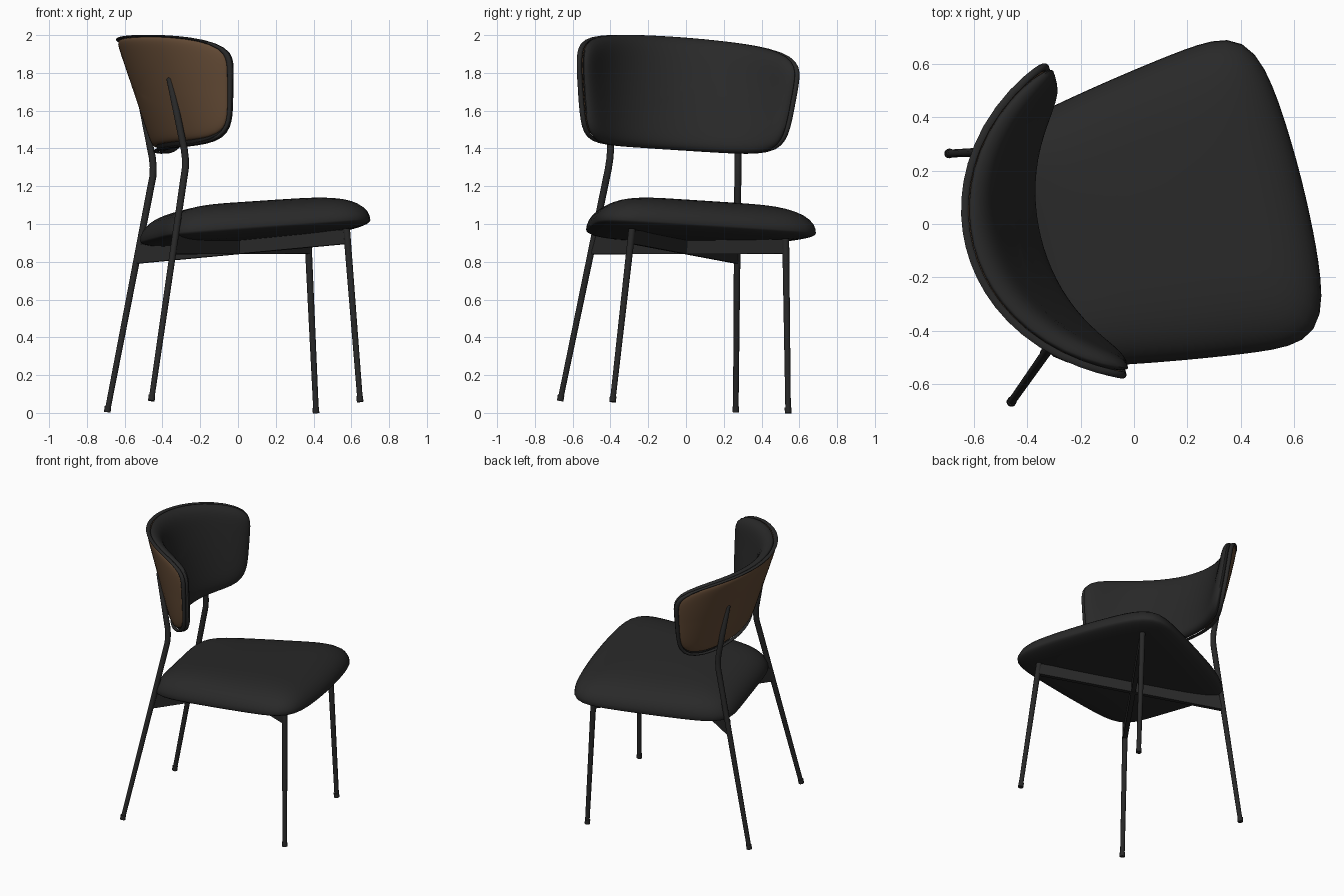
import bpy, bmesh
from math import sin, cos, pi, radians
from mathutils import Matrix, Vector

if "Cube" in bpy.data.objects:
    bpy.data.objects.remove(bpy.data.objects["Cube"])

# The chair is built facing +x, then turned and leaned as a whole
FRAME = (Matrix.Translation((-0.0225, -0.0625, 0.033))
         @ Matrix.Rotation(radians(14.1), 4, 'Z')
         @ Matrix.Rotation(radians(-3.6), 4, 'X')
         @ Matrix.Rotation(radians(0.3), 4, 'Y'))


def material(name, r, g, b, rough):
    m = bpy.data.materials.new(name)
    m.use_nodes = True
    m.diffuse_color = (r, g, b, 1)
    node = m.node_tree.nodes["Principled BSDF"]
    node.inputs["Base Color"].default_value = (r, g, b, 1)
    node.inputs["Roughness"].default_value = rough
    return m


FABRIC = material("black upholstery", 0.022, 0.022, 0.022, 0.8)
METAL = material("black metal", 0.021, 0.021, 0.021, 0.5)
WOOD = material("brown wood", 0.12, 0.066, 0.034, 0.5)


def finish(name, bm, mat, smooth=True):
    bmesh.ops.recalc_face_normals(bm, faces=bm.faces)
    mesh = bpy.data.meshes.new(name)
    bm.to_mesh(mesh)
    bm.free()
    mesh.materials.append(mat)
    ob = bpy.data.objects.new(name, mesh)
    bpy.context.collection.objects.link(ob)
    ob.matrix_world = FRAME
    if smooth:
        bpy.ops.object.select_all(action='DESELECT')
        ob.select_set(True)
        bpy.context.view_layer.objects.active = ob
        bpy.ops.object.shade_smooth_by_angle(angle=radians(50))
    return ob


def bridge(bm, loops):
    for a, b in zip(loops, loops[1:]):
        for j in range(len(a)):
            k = (j + 1) % len(a)
            bm.faces.new((a[j], a[k], b[k], b[j]))


def outline(bm, place, r, h, power, sides=80):
    """One rounded-square loop of vertices at scale r and offset h."""
    loop = []
    for j in range(sides):
        c, s = cos(2 * pi * j / sides), sin(2 * pi * j / sides)
        k = r * (abs(c) ** power + abs(s) ** power) ** (-1 / power)
        loop.append(bm.verts.new(place(c * k, s * k, h)))
    return loop


def pillow(name, place, mat, rise, drop, power, dome, rings=14):
    """Padded rounded square: place(s, v, offset) maps it into space."""
    bm = bmesh.new()
    radii = [sin(pi / 2 * (i + 1) / rings) for i in range(rings)]
    steps = [(r, rise) for r in radii] + [(r, -drop) for r in reversed(radii[:-1])]
    loops = [outline(bm, place, r, h * max(0, 1 - r ** dome) ** 0.5, power) for r, h in steps]
    bridge(bm, loops)
    for loop, h in ((loops[0], rise), (loops[-1], -drop)):
        mid = bm.verts.new(place(0, 0, h))
        for j in range(len(loop)):
            bm.faces.new((mid, loop[j - 1], loop[j]))
    return finish(name, bm, mat)


# Seat cushion, wider at the bowed front
def seat_place(s, v, h):
    x = 0.1 + 0.53 * v + 0.05 * (1 - s * s) * max(v, 0) ** 2
    return x, s * (0.545 + 0.085 * v - 0.018 * v * v), 0.93 + 0.035 * v + h


pillow("seat_cushion", seat_place, FABRIC, 0.15, 0.045, power=7, dome=4.5)

# Backrest: wraps around the sitter, leaning back in the middle
WRAP = radians(65)


def back_place(s, v, h):
    a = WRAP * s
    width = 0.595 + 0.035 * v - 0.015 * v * v
    middle, tip = -0.495 - 0.105 * v, -0.14
    x = tip - (tip - middle) * (cos(a) - cos(WRAP)) / (1 - cos(WRAP))
    z = 1.66 + 0.3 * v - 0.05 * s * s * max(v, 0)
    return (x + h * cos(a), width * sin(a) / sin(WRAP) - h * sin(a), z)


pillow("backrest_cushion", lambda s, v, h: back_place(s, v, h + 0.035),
       FABRIC, 0.06, 0.025, power=5.5, dome=8)
pillow("backrest_shell", lambda s, v, h: back_place(0.965 * s, 0.03 + 0.93 * v, h + 0.012),
       WOOD, 0.012, 0.018, power=6, dome=16)

# Piping around the rim of the backrest
bm = bmesh.new()
section = [2 * pi * i / 10 for i in range(11)]
bridge(bm, [outline(bm, back_place, 0.98 + 0.02 * cos(t), 0.007 + 0.014 * sin(t), 5.5)
            for t in section])
bmesh.ops.remove_doubles(bm, verts=bm.verts, dist=0.0001)
finish("backrest_piping", bm, FABRIC)


# Round tapering legs
def tube(name, points, radii, sides=12):
    bm = bmesh.new()
    pts = [Vector(p) for p in points]
    loops = []
    for i, p in enumerate(pts):
        d = (pts[min(i + 1, len(pts) - 1)] - pts[max(i - 1, 0)]).normalized()
        u = d.cross(Vector((0, 1, 0))).normalized()
        w = d.cross(u)
        angles = [2 * pi * j / sides for j in range(sides)]
        loops.append([bm.verts.new(p + radii[i] * (u * cos(t) + w * sin(t))) for t in angles])
    bridge(bm, loops)
    bm.faces.new(loops[0])
    bm.faces.new(loops[-1])
    return finish(name, bm, METAL)


# Cross rail: a deep flat bar, tapering toward the front
def rail(name, start, end, half=0.015):
    bm = bmesh.new()
    a, b = Vector(start), Vector(end)
    side = (b - a).cross(Vector((0, 0, 1))).normalized() * half
    quads = []
    for p, height in ((a, 0.1), (b, 0.075)):
        up = Vector((0, 0, height))
        quads.append([bm.verts.new(q) for q in (p - side, p + side, p + side + up, p - side + up)])
    bridge(bm, quads)
    for quad in quads:
        bm.faces.new(quad)
    return finish(name, bm, METAL, smooth=False)


for side, m in (("left", 1), ("right", -1)):
    tube("back_leg_" + side,
         [(-0.57, 0.48 * m, 0), (-0.355, 0.362 * m, 1.16), (-0.34, 0.354 * m, 1.24),
          (-0.338, 0.35 * m, 1.29), (-0.343, 0.348 * m, 1.34), (-0.417, 0.342 * m, 1.715),
          (-0.418, 0.342 * m, 1.722)],
         [0.015, 0.019, 0.019, 0.019, 0.019, 0.018, 0.011])
    tube("front_leg_" + side,
         [(0.57, 0.48 * m, 0), (0.52, 0.42 * m, 0.92)], [0.015, 0.019])
    for end, x in (("back", -0.57), ("front", 0.57)):
        tube(end + "_foot_" + side,
             [(x, 0.48 * m, -0.002), (x * 0.994, 0.478 * m, 0.028)], [0.018, 0.018])
    rail("cross_rail_" + side, (-0.415, 0.39 * m, 0.782), (0.52, -0.42 * m, 0.84))
